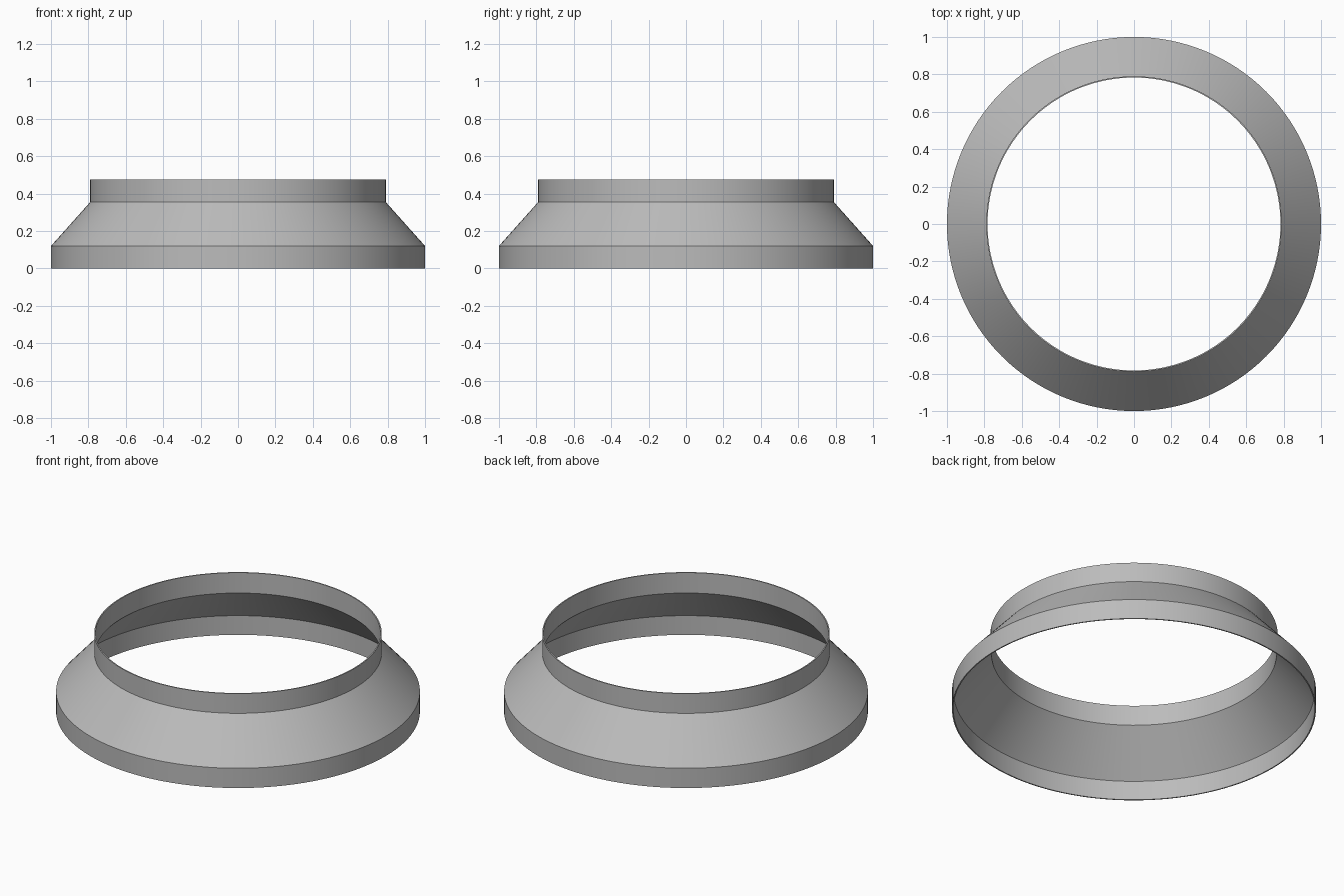
import bpy
import bmesh
from math import cos, sin, tau

cube = bpy.data.objects.get("Cube")
if cube:
    bpy.data.objects.remove(cube, do_unlink=True)

SEGMENTS = 128
WALL = 0.007

# Plain grey metal
grey = bpy.data.materials.new("grey_metal")
grey.use_nodes = True
colour = (0.5, 0.5, 0.5, 1)
grey.diffuse_color = colour
grey.node_tree.nodes["Principled BSDF"].inputs["Base Color"].default_value = colour


def revolve(name, profile):
    """Spin a closed (radius, z) profile around the z axis."""
    bm = bmesh.new()
    rings = [[bm.verts.new((r * cos(tau * i / SEGMENTS), r * sin(tau * i / SEGMENTS), z))
              for i in range(SEGMENTS)] for r, z in profile]
    for k, ring in enumerate(rings):
        above = rings[(k + 1) % len(rings)]
        for i in range(SEGMENTS):
            j = (i + 1) % SEGMENTS
            bm.faces.new((ring[i], ring[j], above[j], above[i]))
    bmesh.ops.recalc_face_normals(bm, faces=bm.faces[:])
    mesh = bpy.data.meshes.new(name)
    bm.to_mesh(mesh)
    bm.free()
    mesh.materials.append(grey)
    obj = bpy.data.objects.new(name, mesh)
    bpy.context.collection.objects.link(obj)
    bpy.ops.object.select_all(action="DESELECT")
    obj.select_set(True)
    bpy.context.view_layer.objects.active = obj
    bpy.ops.object.shade_smooth_by_angle()
    return obj


# Thin reducer ring: lower collar, sloped cone and upper collar
outer = [(1, 0), (1, 0.12), (0.79, 0.355), (0.79, 0.475)]
inner = [(r - WALL, z - (WALL / 2 if 0 < z < 0.4 else 0)) for r, z in reversed(outer)]
revolve("reducer_ring", outer + inner)
